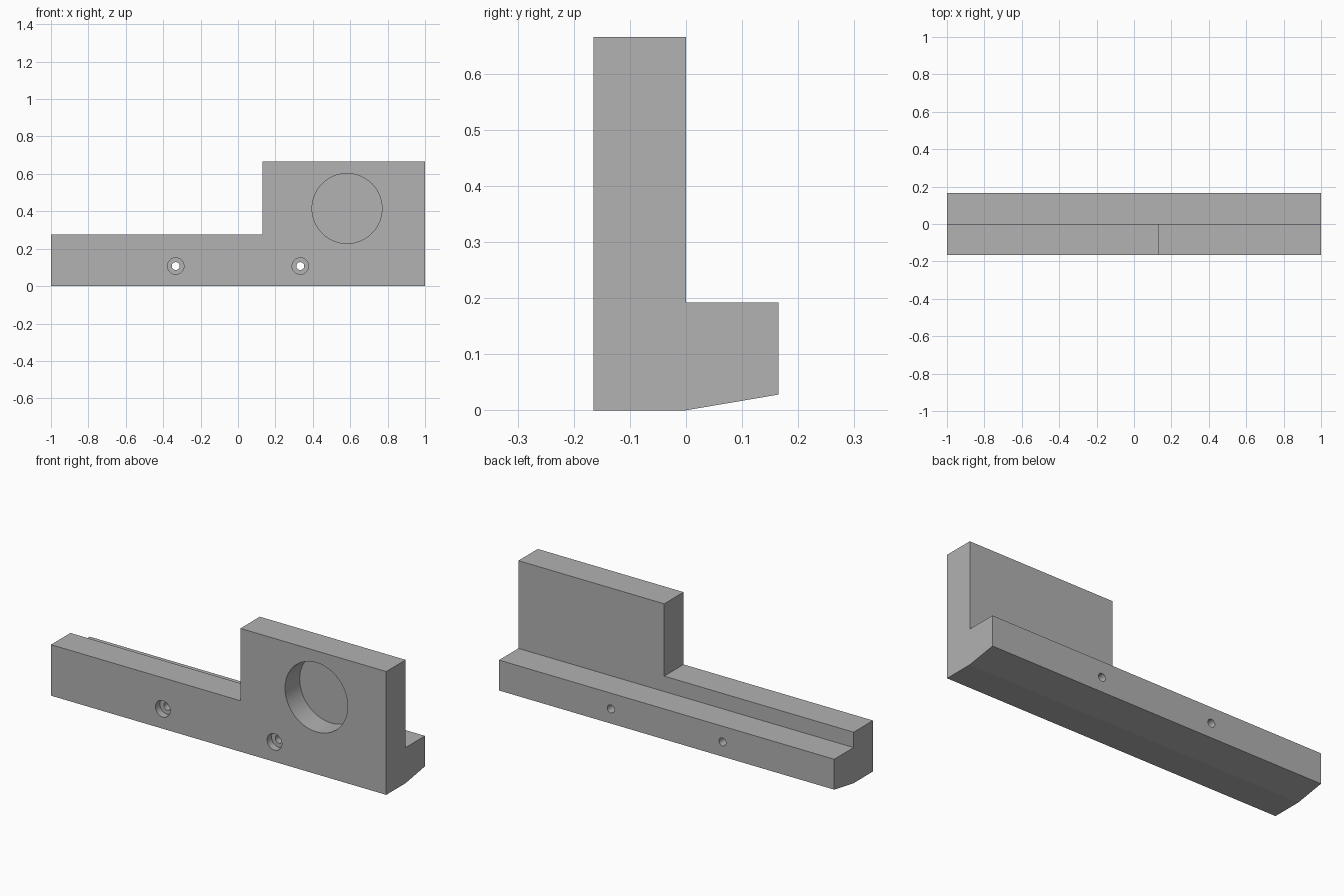
import bpy
import bmesh
from math import radians

cube = bpy.data.objects.get("Cube")
if cube:
    bpy.data.objects.remove(cube, do_unlink=True)

FRONT, BACK = -0.165, 0.165
TOP, STEP_TOP, STEP_X = 0.665, 0.275, 0.13

# Single grey material
grey = bpy.data.materials.new("plain grey")
grey.use_nodes = True
colour = (0.445, 0.445, 0.445, 1)
grey.diffuse_color = colour
grey.node_tree.nodes["Principled BSDF"].inputs["Base Color"].default_value = colour


def extruded_profile(name, points, x0, x1):
    """Prism along x from a (y, z) outline."""
    bm = bmesh.new()
    face = bm.faces.new([bm.verts.new((x0, y, z)) for y, z in points])
    result = bmesh.ops.extrude_face_region(bm, geom=[face])
    verts = [v for v in result["geom"] if isinstance(v, bmesh.types.BMVert)]
    bmesh.ops.translate(bm, verts=verts, vec=(x1 - x0, 0, 0))
    bmesh.ops.recalc_face_normals(bm, faces=bm.faces)
    mesh = bpy.data.meshes.new(name)
    bm.to_mesh(mesh)
    bm.free()
    obj = bpy.data.objects.new(name, mesh)
    bpy.context.collection.objects.link(obj)
    obj.data.materials.append(grey)
    return obj


def bore(name, x, z, radius, y0, y1):
    """Cylinder cutter along y."""
    bpy.ops.mesh.primitive_cylinder_add(
        vertices=64, radius=radius, depth=y1 - y0,
        location=(x, (y0 + y1) / 2, z), rotation=(radians(90), 0, 0))
    obj = bpy.context.object
    obj.name = name
    obj.data.materials.append(grey)
    return obj


# Upright plate with a rear rail whose underside slopes up
body = extruded_profile("bracket_body", [
    (FRONT, 0), (0, 0), (BACK, 0.028), (BACK, 0.192),
    (0, 0.192), (0, TOP), (FRONT, TOP)], -1, 1)

# Notch that lowers the right part of the plate
cutters = [extruded_profile("notch_cutter", [
    (-0.3, STEP_TOP), (0.3, STEP_TOP), (0.3, 1), (-0.3, 1)], -1.2, STEP_X)]

# Round blind pocket
cutters.append(bore("pocket_cutter", 0.583, 0.415, 0.187, -0.3, FRONT + 0.125))

# Counterbored screw holes
for side in (-1, 1):
    x = side * 0.333
    cutters.append(bore("counterbore_cutter", x, 0.107, 0.044, -0.3, FRONT + 0.038))
    cutters.append(bore("screw_hole_cutter", x, 0.107, 0.021, -0.3, 0.3))

# Cut, then discard the cutters
bpy.ops.object.select_all(action="DESELECT")
bpy.context.view_layer.objects.active = body
body.select_set(True)
for cutter in cutters:
    cutter.hide_render = True
    mod = body.modifiers.new(cutter.name, "BOOLEAN")
    mod.operation = "DIFFERENCE"
    mod.solver = "EXACT"
    mod.object = cutter
    bpy.ops.object.modifier_apply(modifier=mod.name)
    bpy.data.objects.remove(cutter, do_unlink=True)

# Smooth bores, flat faces elsewhere
bpy.ops.object.shade_smooth_by_angle(angle=radians(8))
